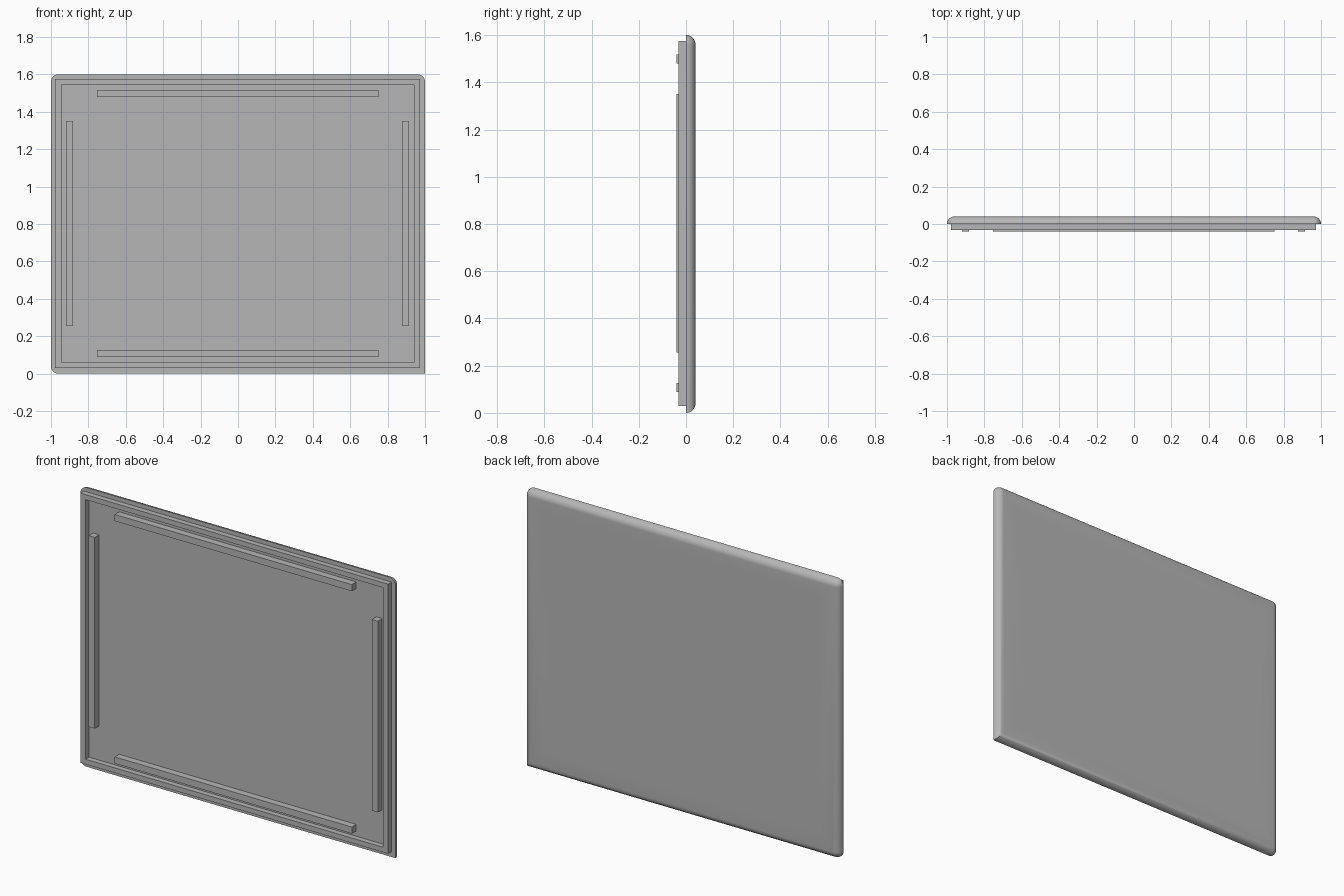
import bpy
import bmesh
from math import sin, cos, pi
from mathutils import Vector

cube = bpy.data.objects.get("Cube")
if cube:
    bpy.data.objects.remove(cube, do_unlink=True)

grey = bpy.data.materials.new("plain grey")
grey.use_nodes = True
COLOR = (0.47, 0.47, 0.47, 1)
grey.diffuse_color = COLOR
grey.node_tree.nodes["Principled BSDF"].inputs["Base Color"].default_value = COLOR

HEIGHT = 1.6
RADIUS = 0.04          # rounding of the back edges and of three corners
STEPS = 8
MID_X, MID_Z = -0.002, 0.803


def finish(name, bm):
    bmesh.ops.recalc_face_normals(bm, faces=bm.faces)
    mesh = bpy.data.meshes.new(name)
    bm.to_mesh(mesh)
    bm.free()
    mesh.materials.append(grey)
    obj = bpy.data.objects.new(name, mesh)
    bpy.context.collection.objects.link(obj)
    return obj


def box(name, x, z, half_w, half_h, y0, y1):
    bm = bmesh.new()
    bmesh.ops.create_cube(bm, size=1)
    bmesh.ops.scale(bm, verts=bm.verts, vec=(2 * half_w, y1 - y0, 2 * half_h))
    bmesh.ops.translate(bm, verts=bm.verts, vec=(x, (y0 + y1) / 2, z))
    return finish(name, bm)


def outline(inset):
    """Panel outline with three rounded corners and a sharp lower left one."""
    r = RADIUS - inset
    pts = [(1 - inset, inset)]
    corners = [(1 - RADIUS, HEIGHT - RADIUS, 0),
               (RADIUS - 1, HEIGHT - RADIUS, pi / 2),
               (RADIUS - 1, RADIUS, pi)]
    for cx, cz, start in corners:
        for i in range(STEPS + 1):
            a = start + i / STEPS * pi / 2
            pts.append((cx + r * cos(a), cz + r * sin(a)))
    return pts


# Panel: stacked outlines follow the quarter-round back edge
bm = bmesh.new()
rings = []
for k in range(STEPS + 1):
    a = k / STEPS * pi / 2
    rings.append([bm.verts.new((x, RADIUS * sin(a), z))
                  for x, z in outline(RADIUS * (1 - cos(a)))])
for lower, upper in zip(rings, rings[1:]):
    n = len(lower)
    for i in range(n):
        j = (i + 1) % n
        bm.faces.new((lower[i], lower[j], upper[j], upper[i]))
bm.faces.new(rings[0])
bm.faces.new(rings[-1])
bmesh.ops.remove_doubles(bm, verts=bm.verts, dist=0.0001)
panel = finish("panel", bm)

# Screw holes through the four corners
for sx in (-1, 1):
    for sz in (-1, 1):
        bm = bmesh.new()
        bmesh.ops.create_cone(bm, segments=40, radius1=0.043, radius2=0.043,
                              depth=0.3, cap_ends=True)
        for v in bm.verts:
            v.co = Vector((v.co.x + MID_X + sx * 0.839, v.co.z,
                           v.co.y + MID_Z + sz * 0.639))
        cutter = finish("hole_cutter", bm)
        cutter.hide_render = True
        mod = panel.modifiers.new("hole", "BOOLEAN")
        mod.operation = "DIFFERENCE"
        mod.solver = "EXACT"
        mod.object = cutter
        bpy.context.view_layer.objects.active = panel
        bpy.ops.object.modifier_apply(modifier=mod.name)
        bpy.data.objects.remove(cutter, do_unlink=True)

bpy.ops.object.select_all(action="DESELECT")
panel.select_set(True)
bpy.context.view_layer.objects.active = panel
bpy.ops.object.shade_smooth_by_angle(angle=pi / 6)

# Raised lip: a square-cornered frame on the front
bm = bmesh.new()
signs = [(-1, -1), (1, -1), (1, 1), (-1, 1)]
loops = [[bm.verts.new((MID_X + sx * w, y, MID_Z + sz * h)) for sx, sz in signs]
         for w, h, y in ((0.976, 0.773, 0), (0.976, 0.773, -0.031),
                         (0.943, 0.744, -0.031), (0.943, 0.744, 0))]
for k in range(4):
    a, b = loops[k], loops[(k + 1) % 4]
    for i in range(4):
        j = (i + 1) % 4
        bm.faces.new((a[i], a[j], b[j], b[i]))
finish("lip", bm)

# Locating ribs inside the lip
for side, sign in (("right", -1), ("left", 1)):
    box(side + "_rib", MID_X + sign * 0.898, MID_Z, 0.019, 0.548, -0.04, 0.002)
for side, sign in (("bottom", -1), ("top", 1)):
    box(side + "_rib", MID_X, MID_Z + sign * 0.695, 0.752, 0.019, -0.04, 0.002)
